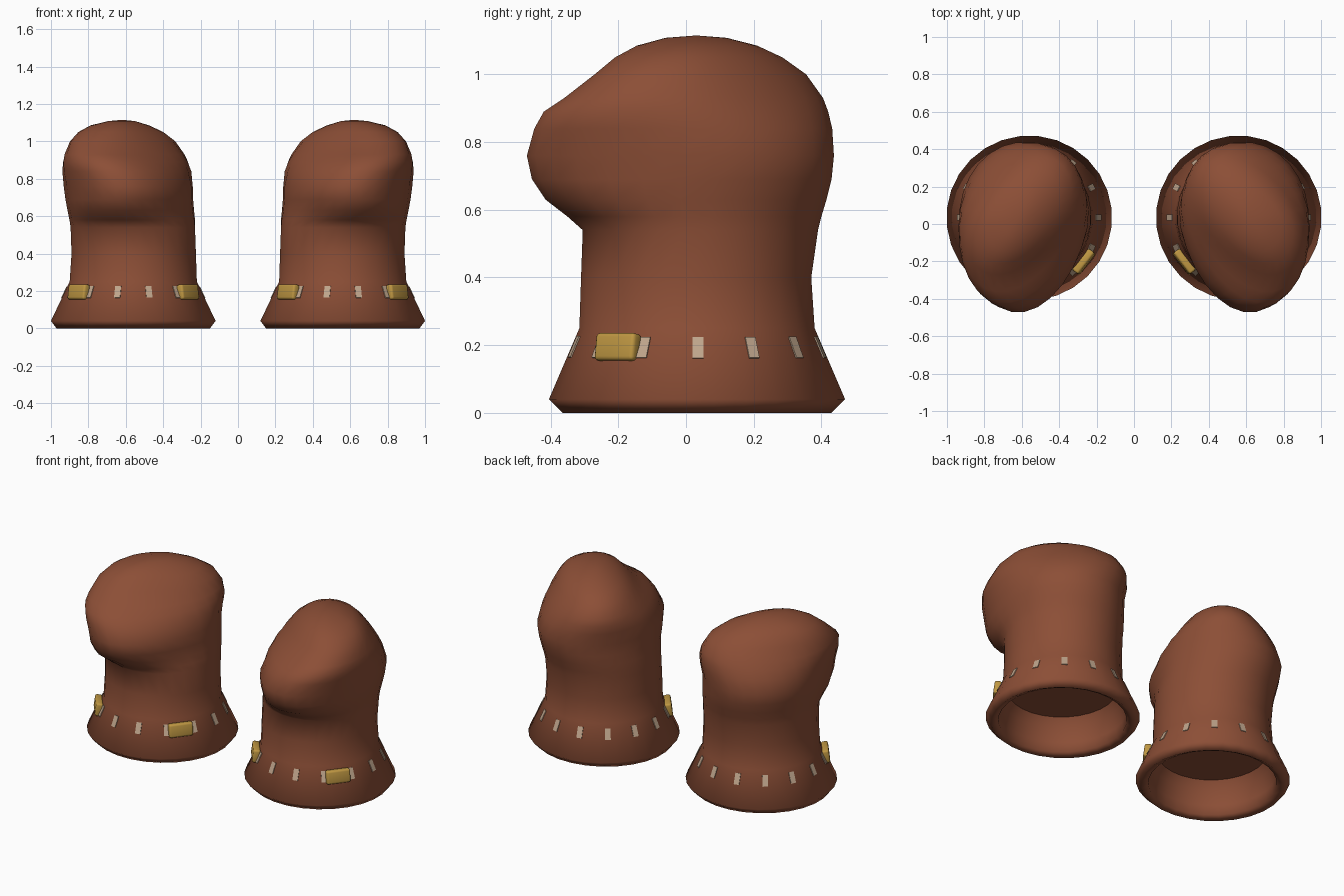
import bpy, bmesh, math
from mathutils import Vector, Matrix

cube = bpy.data.objects.get("Cube")
if cube:
    bpy.data.objects.remove(cube, do_unlink=True)


def material(name, color):
    mat = bpy.data.materials.new(name)
    mat.use_nodes = True
    mat.diffuse_color = (*color, 1)
    mat.node_tree.nodes["Principled BSDF"].inputs["Base Color"].default_value = (*color, 1)
    return mat


brown = material("brown leather", (0.262, 0.077, 0.037))
cream = material("cream thread", (0.52, 0.375, 0.26))
gold = material("gold metal", (0.52, 0.31, 0.055))

STITCH_COUNT = 14
SIDES = 2 * STITCH_COUNT    # every stitch falls on the middle of a facet
MIDDLE_Y = 0.035
SNOUT_X = 0.62
SKEW = 0.45

# Rings: height, inner x, outer x, front y, back y
LINING = [
    (.22, .25, .87, -.285, .345),
    (.17, .22, .9, -.315, .37),
    (.08, .2, .92, -.33, .39),
    (.02, .195, .925, -.335, .395),
]
OUTSIDE = [
    (0, .15, .97, -.365, .43),
    (.04, .12, 1, -.405, .47),
    (.25, .22, .9, -.315, .38),
    (.4, .225, .89, -.31, .37),
    (.54, .23, .895, -.305, .39),
    (.58, .23, .9, -.35, .4),
    (.63, .235, .91, -.415, .415),
    (.69, .24, .922, -.455, .43),
    (.76, .242, .932, -.47, .437),
    (.84, .252, .938, -.448, .432),
    (.89, .268, .938, -.42, .42),
    (.93, .288, .933, -.36, .405),
    (1, .335, .908, -.27, .355),
    (1.05, .4, .865, -.21, .285),
    (1.085, .475, .8, -.145, .21),
    (1.108, .55, .7, -.06, .12),
]


def ring_points(ring, side):
    z, x0, x1, front, back = ring
    mid, half = (x0 + x1) / 2, (x1 - x0) / 2
    head = min(max((z - .54) / .1, 0), 1)
    # The crown leans its long axis towards the outer front
    skew = SKEW * min(max((z - .78) / .2, 0), 1)
    grow = 1 / math.cos(math.pi / SIDES)
    points = []
    for i in range(SIDES):
        a = math.tau * (i + .5) / SIDES
        c, s = math.cos(a + skew) * grow, math.sin(a) * grow
        t = max(-s, 0)
        reach = back - MIDDLE_Y if s > 0 else MIDDLE_Y - front
        # The head narrows a little towards the snout
        x = mid + half * c * (1 - .1 * head * t) + (SNOUT_X - mid) * head * t
        points.append((side * x, MIDDLE_Y + reach * s, z))
    return points


def finish(bm, name, mat, smooth=True):
    bmesh.ops.recalc_face_normals(bm, faces=bm.faces[:])
    for f in bm.faces:
        f.smooth = smooth
    mesh = bpy.data.meshes.new(name)
    bm.to_mesh(mesh)
    bm.free()
    mesh.materials.append(mat)
    obj = bpy.data.objects.new(name, mesh)
    bpy.context.collection.objects.link(obj)
    return obj


def make_cover(side, label):
    # Recess in the cuff, around the hem, then up to the crown
    bm = bmesh.new()
    loops = [[bm.verts.new(p) for p in ring_points(r, side)] for r in LINING + OUTSIDE]
    for low, high in zip(loops, loops[1:]):
        for i in range(SIDES):
            j = (i + 1) % SIDES
            bm.faces.new((low[i], low[j], high[j], high[i]))
    ceiling = bm.faces.new(loops[0])
    crown = bm.verts.new((side * SNOUT_X, .03, 1.115))
    for i in range(SIDES):
        bm.faces.new((loops[-1][i], loops[-1][(i + 1) % SIDES], crown))
    bmesh.ops.recalc_face_normals(bm, faces=bm.faces[:])
    bmesh.ops.split_edges(bm, edges=ceiling.edges[:])
    return finish(bm, label + "_cover", brown)


def place_block(bm, cover, side, degrees, size, lift, lean):
    # Lay a block on the cuff; lean is how far it follows the slope
    a = math.radians(degrees)
    probe = Vector((side * (.56 + .385 * math.cos(a)), MIDDLE_Y + .385 * math.sin(a), .2))
    _, spot, normal, _ = cover.closest_point_on_mesh(probe)
    normal = Vector((normal.x, normal.y, normal.z * lean)).normalized()
    across = Vector((0, 0, 1)).cross(normal).normalized()
    frame = Matrix((across, normal.cross(across), normal)).transposed().to_4x4()
    bmesh.ops.create_cube(bm, size=1, matrix=Matrix.Translation(spot + normal * lift)
                          @ frame @ Matrix.Diagonal((*size, 1)))


for side, label in ((1, "left"), (-1, "right")):
    cover = make_cover(side, label)
    bpy.context.view_layer.update()

    # Thread stitches around the cuff
    bm = bmesh.new()
    for i in range(STITCH_COUNT):
        place_block(bm, cover, side, 360 * i / STITCH_COUNT, (.033, .068, .006), .001, 1)
    finish(bm, label + "_stitches", cream, False)

    # Rounded metal clasps on the front corners
    bm = bmesh.new()
    for angle in (-39, -141):
        place_block(bm, cover, side, angle, (.145, .082, .042), .006, .3)
    bmesh.ops.bevel(bm, geom=bm.edges[:], offset=.012, segments=3,
                    profile=.5, affect='EDGES')
    finish(bm, label + "_clasps", gold)
